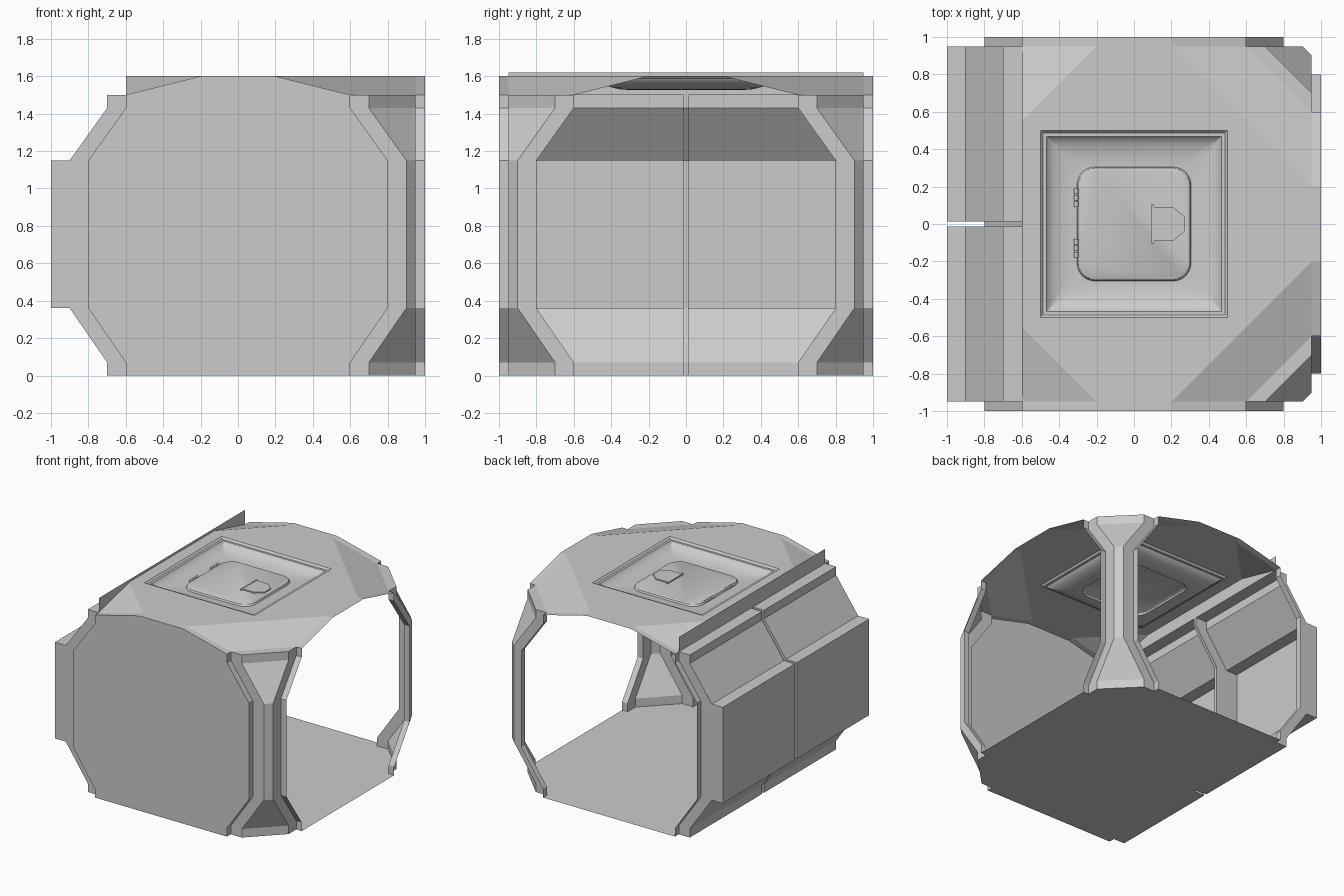
import bpy, bmesh, math

if "Cube" in bpy.data.objects:
    bpy.data.objects.remove(bpy.data.objects["Cube"])

# Arch half-profile (u, z) shared by every lip, cap and pillar
HALF = [(.6, 0), (.6, .07), (.8, .36), (.8, 1.15), (.6, 1.43), (.6, 1.5)]
ARCH = HALF + [(.2, 1.6)] + [(-u, z) for u, z in reversed(HALF + [(.2, 1.6)])]
BAY = [(-.6, 0), (-.7, 0), (-.7, .07), (-.9, .36), (-1, .36), (-1, 1.15),
       (-.9, 1.15), (-.7, 1.43), (-.7, 1.5), (-.6, 1.5)]
GAP = .0125


def build(name, faces, smooth=None):
    """Make one object from a list of face point lists, welding shared corners."""
    bm = bmesh.new()
    for pts in faces:
        bm.faces.new([bm.verts.new(p) for p in pts])
    bmesh.ops.remove_doubles(bm, verts=bm.verts, dist=1e-4)
    bmesh.ops.recalc_face_normals(bm, faces=bm.faces)
    me = bpy.data.meshes.new(name)
    bm.to_mesh(me)
    bm.free()
    ob = bpy.data.objects.new(name, me)
    bpy.context.collection.objects.link(ob)
    if smooth:
        bpy.context.view_layer.objects.active = ob
        ob.select_set(True)
        bpy.ops.object.shade_smooth_by_angle(angle=math.radians(smooth))
        ob.select_set(False)
    return ob


def loft(a, b, closed=False):
    n = len(a)
    return [[a[i], a[(i + 1) % n], b[(i + 1) % n], b[i]]
            for i in range(n if closed else n - 1)]


def along_y(profile, y):
    return [(u, y, z) for u, z in profile]


def along_x(profile, x):
    return [(x, u, z) for u, z in profile]


def rounded_square(h, r, z, n=6):
    pts = []
    for k, (sx, sy) in enumerate([(1, 1), (-1, 1), (-1, -1), (1, -1)]):
        for i in range(n + 1):
            a = math.pi / 2 * (k + i / n)
            pts.append((sx * (h - r) + r * math.cos(a), sy * (h - r) + r * math.sin(a), z))
    return pts


def prism(name, outline, z0, z1):
    a = [(x, y, z0) for x, y in outline]
    b = [(x, y, z1) for x, y in outline]
    return build(name, loft(a, b, True) + [a, b])


# Front wall and the three connecting lips
build("front_wall", [along_y(ARCH, -1)])
for name, s in (("front_lip", -1), ("back_lip", 1)):
    build(name, loft(along_y(ARCH, .95 * s), along_y(ARCH, s), True))
build("right_lip", loft(along_x(ARCH, .95), along_x(ARCH, 1), True))

# Floor
build("floor", [[(.7, -.95, 0), (.95, -.7, 0), (.95, .7, 0), (.7, .95, 0),
                 (-.6, .95, 0), (-.6, -.95, 0)]])

# Chamfered corner pillars on the open right side
for name, s in (("front_pillar", -1), ("back_pillar", 1)):
    rows = [[(u, s * .95, z), (u + .1, s * .95, z), (.95, s * (u + .1), z), (.95, s * u, z)]
            for u, z in HALF]
    build(name, [f for a, b in zip(rows, rows[1:]) for f in loft(a, b)])

# Two left wall bays with end caps, joined by a narrow strip
inner = [(-u, z) for u, z in HALF]
for name, y0, y1 in (("front_bay", -.95, -GAP), ("back_bay", GAP, .95)):
    caps = [along_y(BAY + inner[-2:0:-1], y) for y in (y0, y1)]
    build(name, loft(along_y(BAY, y0), along_y(BAY, y1)) + caps)
build("bay_joint", loft(along_y(inner, -GAP), along_y(inner, GAP)))
build("roof_fin", [[(-.6, -.95, 1.5), (-.6, .95, 1.5), (-.6, .95, 1.62), (-.6, -.95, 1.62)]])

# Roof with a square opening and sloping corners
T, L = 1.6, 1.5
rim = [(.95, -.2, T), (.95, .2, T), (.2, .95, T), (-.2, .95, T),
       (-.6, .55, T), (-.6, -.55, T), (-.2, -.95, T), (.2, -.95, T)]
hole = [(.5, -.5, T), (.5, .5, T), (-.5, .5, T), (-.5, -.5, T)]
roof = []
for k in range(4):
    h0, h1 = hole[k], hole[(k + 1) % 4]
    roof.append([rim[2 * k], rim[2 * k + 1], h1, h0])
    roof.append([rim[2 * k + 1], rim[(2 * k + 2) % 8], h1])
for s in (-1, 1):
    roof.append([(.2, s * .95, T), (.6, s * .95, L), (.95, s * .6, L), (.95, s * .2, T)])
    roof.append([(.6, s * .95, L), (.7, s * .95, L), (.95, s * .7, L), (.95, s * .6, L)])
    roof.append([(-.2, s * .95, T), (-.6, s * .95, L), (-.6, s * .55, T)])
build("roof", roof)

# Recessed hatch surround and hatch panel
rings = [rounded_square(*r) for r in (
    (.5, .001, 1.6), (.487, .001, 1.585), (.468, .001, 1.585), (.46, .002, 1.572),
    (.43, .02, 1.552), (.39, .05, 1.538), (.35, .08, 1.53), (.312, .1, 1.527),
    (.306, .1, 1.527), (.3, .1, 1.542), (.292, .095, 1.547))]
build("hatch_recess", [f for a, b in zip(rings, rings[1:]) for f in loft(a, b, True)]
      + [rings[-1]], smooth=30)

# Hatch handle and hinges
prism("hatch_handle", [(.1, -.09), (.21, -.09), (.27, -.04), (.27, .04), (.21, .09), (.1, .09)],
      1.545, 1.556)
prism("handle_bar", [(.094, -.105), (.106, -.105), (.106, .105), (.094, .105)], 1.545, 1.558)
for side, yc in (("front", -.13), ("back", .14)):
    for i in (-1, 0, 1):
        bpy.ops.mesh.primitive_cylinder_add(vertices=12, radius=.011, depth=.028,
                                            location=(-.309, yc + i * .035, 1.543),
                                            rotation=(math.pi / 2, 0, 0))
        bpy.context.object.name = f"{side}_hinge_{i + 2}"
